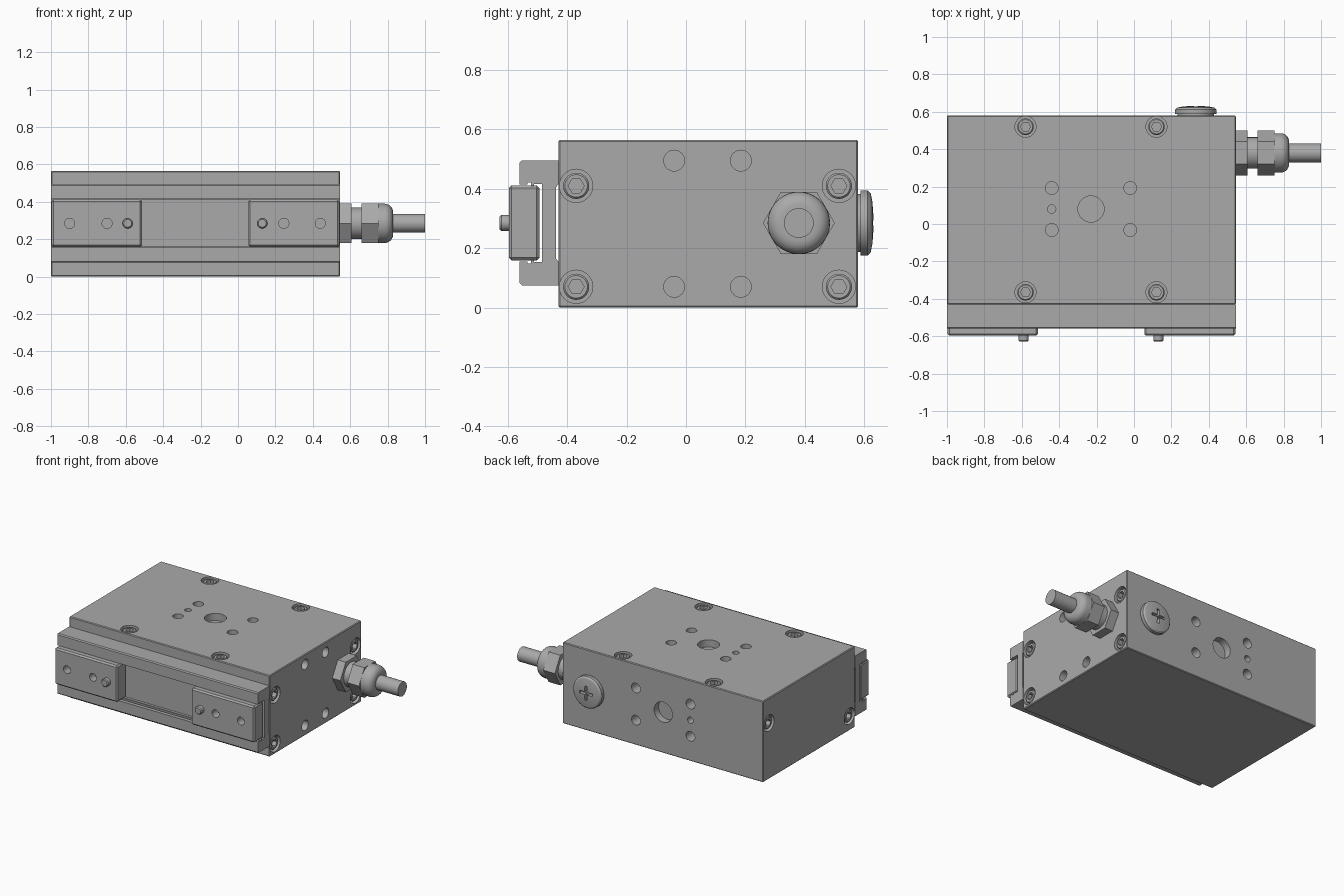
import bpy, bmesh, math
from mathutils import Vector

cube = bpy.data.objects.get("Cube")
if cube:
    bpy.data.objects.remove(cube)

grey = bpy.data.materials.new("machined grey")
grey.use_nodes = True
colour = (0.4, 0.4, 0.4, 1)
grey.diffuse_color = colour
grey.node_tree.nodes["Principled BSDF"].inputs["Base Color"].default_value = colour

X, Y, Z = 0, 1, 2
MID = 0.285          # height of the centre line
LEFT, RIGHT = -1.0, 0.545
FRONT, BACK, TOP = -0.43, 0.58, 0.565


def lathe(bm, axis, centre, profile, seg=32):
    """Closed turned solid: profile is (position along axis, radius)."""
    u, v = (axis + 1) % 3, (axis + 2) % 3
    rings = []
    for t, r in profile:
        ring = []
        for i in range(seg):
            a = math.tau * i / seg
            p = Vector(centre)
            p[axis] = t
            p[u] += r * math.cos(a)
            p[v] += r * math.sin(a)
            ring.append(bm.verts.new(p))
        rings.append(ring)
    faces = [bm.faces.new(rings[0]), bm.faces.new(rings[-1])]
    for a, b in zip(rings, rings[1:]):
        for i in range(seg):
            j = (i + 1) % seg
            faces.append(bm.faces.new((a[i], a[j], b[j], b[i])))
    bmesh.ops.recalc_face_normals(bm, faces=faces)


def box(bm, lo, hi, bevel=0):
    lo, hi = Vector(lo), Vector(hi)
    verts = bmesh.ops.create_cube(bm, size=1)["verts"]
    for v in verts:
        v.co = (lo + hi) / 2 + v.co * (hi - lo)
    if bevel:
        edges = {e for v in verts for e in v.link_edges}
        bmesh.ops.bevel(bm, geom=list(edges), offset=bevel, segments=1, affect="EDGES")


def finish(name, bm, cutter=None):
    mesh = bpy.data.meshes.new(name)
    bm.to_mesh(mesh)
    bm.free()
    ob = bpy.data.objects.new(name, mesh)
    bpy.context.collection.objects.link(ob)
    if cutter:
        tool = finish(name + "_cutter", cutter)
        mod = ob.modifiers.new("holes", "BOOLEAN")
        mod.object, mod.operation = tool, "DIFFERENCE"
        mod.solver, mod.use_self = "EXACT", True
        graph = bpy.context.evaluated_depsgraph_get()
        cut = bpy.data.meshes.new_from_object(ob.evaluated_get(graph))
        ob.modifiers.clear()
        ob.data = cut
        bpy.data.objects.remove(tool)
    ob.data.materials.clear()
    ob.data.materials.append(grey)
    bpy.ops.object.select_all(action="DESELECT")
    ob.select_set(True)
    bpy.context.view_layer.objects.active = ob
    bpy.ops.object.shade_smooth_by_angle(angle=math.radians(30))
    return ob


# Housing with its bores, and the sunk socket screws
body, bores = bmesh.new(), bmesh.new()
screws, sockets = bmesh.new(), bmesh.new()
box(body, (LEFT, FRONT, 0), (RIGHT, BACK, TOP), 0.005)


def hole(axis, centre, face, out, r, depth):
    lathe(bores, axis, centre, [(face + out * 0.02, r), (face - out * depth, r)])


def screw(axis, centre, face, out):
    hole(axis, centre, face, out, 0.056, 0.05)
    lathe(screws, axis, centre, [(face - out * 0.055, 0.044), (face - out * 0.012, 0.044),
                                 (face - out * 0.006, 0.038)])
    lathe(sockets, axis, centre, [(face + out * 0.02, 0.027), (face - out * 0.035, 0.027)], 6)


for x in (-0.58, 0.12):
    for y in (-0.365, 0.52):
        screw(Z, (x, y, 0), TOP, 1)
for y in (-0.37, 0.515):
    for z in (0.07, 0.41):
        screw(X, (0, y, z), RIGHT, 1)
screw(X, (0, 0.515, 0.39), LEFT, -1)
screw(X, (0, -0.37, 0.1), LEFT, -1)
for y in (-0.04, 0.185):
    for z in (0.07, 0.495):
        hole(X, (0, y, z), RIGHT, 1, 0.035, 0.09)

# Matching mounting pattern on the top and back
for axis, face in ((Z, TOP), (Y, BACK)):
    def spot(x, d):
        return (x, 0.08 + d, 0) if axis == Z else (x, 0, MID + d)
    hole(axis, spot(-0.23, 0), face, 1, 0.07, 0.05)
    hole(axis, spot(-0.44, 0), face, 1, 0.022, 0.06)
    for x in (-0.44, -0.02):
        for d in (-0.112, 0.112):
            hole(axis, spot(x, d), face, 1, 0.034, 0.09)

finish("housing", body, bores)
finish("socket_screws", screws, sockets)

# C-shaped guide rail extruded along x, mirrored about the centre line
upper = [(-0.438, 0.12), (FRONT, 0.13), (FRONT, 0.21), (-0.553, 0.21), (-0.56, 0.203),
         (-0.56, 0.13), (-0.534, 0.13), (-0.534, 0.137), (-0.522, 0.137),
         (-0.522, 0.125), (-0.512, 0.125), (-0.512, 0.132), (-0.485, 0.132)]
section = upper + [(y, -h) for y, h in reversed(upper)]
rail = bmesh.new()
end = rail.faces.new([rail.verts.new((LEFT, y, MID + h)) for y, h in section])
moved = bmesh.ops.extrude_face_region(rail, geom=[end])["geom"]
for v in moved:
    if isinstance(v, bmesh.types.BMVert):
        v.co.x = RIGHT
bmesh.ops.recalc_face_normals(rail, faces=rail.faces)
finish("guide_rail", rail)

# Two carriages with screw holes and a locating pin each
for side, x0, x1, holes, pin in (("right", -0.997, -0.513, (-0.9, -0.7), -0.59),
                                 ("left", 0.055, 0.542, (0.245, 0.44), 0.13)):
    block, cuts = bmesh.new(), bmesh.new()
    box(block, (x0, -0.597, MID - 0.127), (x1, -0.494, MID + 0.127), 0.01)
    for x in holes:
        lathe(cuts, Y, (x, 0, MID), [(-0.62, 0.027), (-0.54, 0.027)])
    finish(side + "_carriage", block, cuts)
    peg = bmesh.new()
    lathe(peg, Y, (pin, 0, MID), [(-0.58, 0.027), (-0.622, 0.027), (-0.628, 0.021)])
    finish(side + "_locating_pin", peg)

# Cable gland: two hex nuts, neck, domed cap and cable
gland_at = (0, 0.38, MID)
for name, a, b in (("gland_base_nut", RIGHT - 0.01, 0.607), ("gland_cap_nut", 0.66, 0.75)):
    nut = bmesh.new()
    lathe(nut, X, gland_at, [(a, 0.121), (b, 0.121)], 6)
    finish(name, nut)
neck = bmesh.new()
lathe(neck, X, gland_at, [(0.6, 0.084), (0.67, 0.084)])
finish("gland_neck", neck)
dome = bmesh.new()
curve = [(0.785 + 0.044 * math.sin(a), 0.06 + 0.045 * math.cos(a))
         for a in (i * math.pi / 12 for i in range(7))]
lathe(dome, X, gland_at, [(0.74, 0.105)] + curve, 48)
finish("gland_dome", dome)
cable = bmesh.new()
lathe(cable, X, gland_at, [(0.82, 0.05), (1.0, 0.05)])
finish("cable", cable)

# Domed blanking plug with a cross slot on the back
plug, slots = bmesh.new(), bmesh.new()
px = 0.33
lathe(plug, Y, (px, 0, MID), [(BACK - 0.01, 0.098), (0.588, 0.098), (0.588, 0.11), (0.612, 0.11),
                              (0.622, 0.1), (0.628, 0.07), (0.631, 0.03)], 48)
for w, h in ((0.05, 0.009), (0.009, 0.05)):
    box(slots, (px - w, 0.605, MID - h), (px + w, 0.65, MID + h))
finish("blanking_plug", plug, slots)
